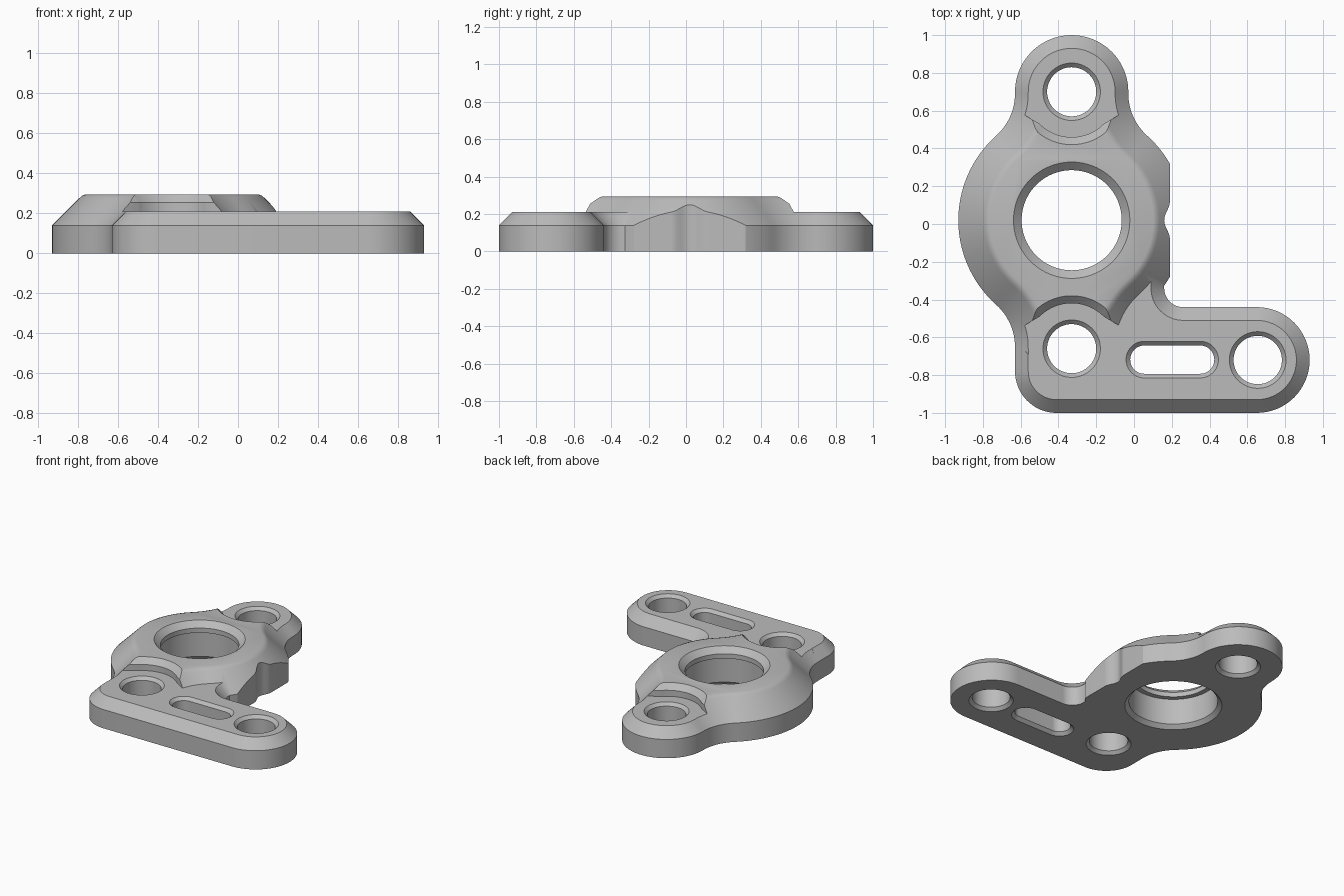
import bpy, bmesh
from math import sin, cos, radians, atan2, degrees, hypot, pi
from mathutils import Vector

if "Cube" in bpy.data.objects:
    bpy.data.objects.remove(bpy.data.objects["Cube"], do_unlink=True)

BOSS = (-0.33, 0.02)      # centre of the bored boss
LUG = 0.68                # distance from the boss to each lug
STEP = 0.21               # height of the arm and lug faces
TOP = 0.295               # height of the boss face


def arc(cx, cy, r, a, b, n=16):
    angles = [radians(a + (b - a) * i / n) for i in range(n + 1)]
    return [(cx + r * cos(t), cy + r * sin(t)) for t in angles]


def circle(cx, cy, r, n=64):
    return arc(cx, cy, r, 0, 360, n)[:-1]


def moved(points, cx, cy, sign=1):
    return [(cx + sign * x, cy + sign * y) for x, y in points]


def inset(points, d):
    """Shrink a counter-clockwise outline by d (grow it when d is negative)."""
    result = []
    for i, p in enumerate(points):
        a, b, c = Vector(points[i - 1]), Vector(p), Vector(points[(i + 1) % len(points)])
        u, v = (b - a).normalized(), (c - b).normalized()
        n1, n2 = Vector((-u.y, u.x)), Vector((-v.y, v.x))
        result.append(b + (n1 + n2) * (d / (1 + n1.dot(n2))))
    return result


def loft(name, outline, layers):
    """Solid through copies of an outline, one per (height, inset) layer."""
    clean = [p for i, p in enumerate(outline)
             if hypot(p[0] - outline[i - 1][0], p[1] - outline[i - 1][1]) > 1e-5]
    bm = bmesh.new()
    rings = [[bm.verts.new((x, y, z)) for x, y in inset(clean, d)] for z, d in layers]
    n = len(clean)
    for low, high in zip(rings, rings[1:]):
        for i in range(n):
            j = (i + 1) % n
            bm.faces.new((low[i], low[j], high[j], high[i]))
    bm.faces.new(rings[0][::-1])
    bm.faces.new(rings[-1])
    mesh = bpy.data.meshes.new(name)
    bm.to_mesh(mesh)
    bm.free()
    ob = bpy.data.objects.new(name, mesh)
    bpy.context.collection.objects.link(ob)
    return ob


def combine(target, tool, operation):
    tool.hide_render = True
    mod = target.modifiers.new("join", 'BOOLEAN')
    mod.operation, mod.solver, mod.object = operation, 'EXACT', tool
    bpy.context.view_layer.objects.active = target
    bpy.ops.object.modifier_apply(modifier=mod.name)
    bpy.data.objects.remove(tool, do_unlink=True)


# Boss with two lugs: one quarter of the outline, then mirrored round
blend = 0.3
fy = ((0.6 + blend) ** 2 - (0.3 + blend) ** 2 + LUG ** 2) / (2 * LUG)
fx = ((0.6 + blend) ** 2 - fy ** 2) ** 0.5
turn = degrees(atan2(fy, fx))
tip = degrees(atan2(fy - LUG, fx))
quarter = (arc(0, 0, 0.6, 0, turn, 20)
           + arc(fx, fy, blend, turn + 180, tip + 180, 12)[1:]
           + arc(0, LUG, 0.3, tip, 90, 20)[1:])
half = quarter + [(-x, y) for x, y in quarter[-2::-1]]
outline = half[:-1] + moved(half[:-1], 0, 0, -1)
body = loft("bearing_bracket", moved(outline, *BOSS),
            [(0, 0), (0.14, 0), (0.275, 0.135), (0.288, 0.149), (TOP, 0.168)])

# Stepped pockets that lower the lug faces
pocket = arc(0, 0, 0.24, 225, 315, 24) + [(0.34, -0.07), (0.4, 0.4), (-0.4, 0.4), (-0.34, -0.07)]
for sign in (1, -1):
    cutter = loft("pocket_cutter", moved(pocket, BOSS[0], BOSS[1] + sign * LUG, sign),
                  [(STEP, 0), (0.255, 0), (TOP, -0.04), (0.32, -0.065)])
    combine(body, cutter, 'DIFFERENCE')

# Side arm with rounded ends and a filleted inner corner
arm_outline = ([(-0.63, -0.62)] + arc(-0.41, -0.78, 0.22, 180, 270)
               + arc(0.65, -0.72, 0.28, -90, 90, 32)
               + arc(0.26, -0.34, 0.1, 270, 180)
               + [(0.16, -0.12), (-0.2, -0.12), (-0.2, -0.62)])
arm = loft("side_arm", arm_outline, [(0, 0), (0.14, 0), (STEP, 0.07)])
combine(body, arm, 'UNION')

# Flat relief with a shallow scallop on the boss side
scallop = []
for i in range(25):
    t = 1 - i / 12
    scallop.append((0.19 - 0.015 * (1 + cos(pi * t)), 0.02 + 0.1 * t))
relief = scallop + [(0.19, -0.3), (0.5, -0.3), (0.5, 0.5), (0.19, 0.5)]
combine(body, loft("relief_cutter", relief, [(-0.1, 0), (0.4, 0)]), 'DIFFERENCE')

# Bore with a retaining lip under the boss face
bore = loft("bore_cutter", circle(*BOSS, 0.3, 96),
            [(-0.02, -0.048), (0, -0.028), (0.028, 0), (0.22, 0), (0.22, 0.035),
             (0.255, 0.035), (TOP, -0.008), (0.32, -0.033)])
combine(body, bore, 'DIFFERENCE')

# Chamfered bolt holes and adjustment slot
slot = arc(0.35, -0.718, 0.075, -90, 90, 24) + arc(0.055, -0.718, 0.075, 90, 270, 24)
through = [(-0.02, -0.042), (0, -0.022), (0.022, 0), (STEP - 0.022, 0),
           (STEP, -0.022), (0.24, -0.052)]
holes = [circle(BOSS[0], BOSS[1] + LUG, 0.13), circle(BOSS[0], BOSS[1] - LUG, 0.13),
         circle(0.655, -0.72, 0.128), slot]
for shape in holes:
    combine(body, loft("hole_cutter", shape, through), 'DIFFERENCE')

# Grey metal and smooth shading
grey = bpy.data.materials.new("grey_metal")
grey.use_nodes = True
colour = (0.5, 0.5, 0.5, 1)
grey.diffuse_color = colour
grey.node_tree.nodes["Principled BSDF"].inputs["Base Color"].default_value = colour
body.data.materials.clear()
body.data.materials.append(grey)
bpy.ops.object.select_all(action='DESELECT')
body.select_set(True)
bpy.context.view_layer.objects.active = body
bpy.ops.object.shade_smooth_by_angle(angle=radians(28))
